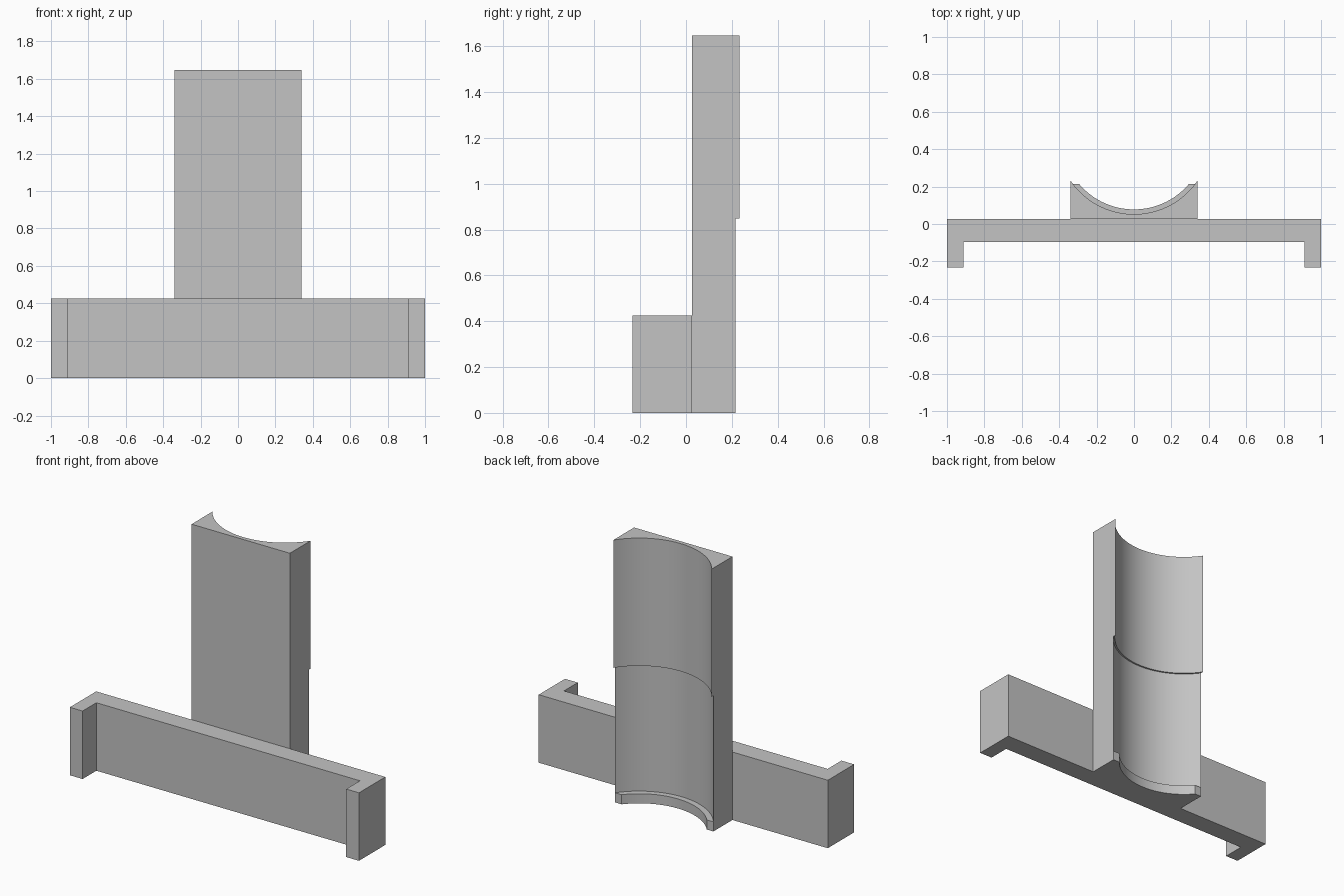
import bpy, bmesh, math

if "Cube" in bpy.data.objects:
    bpy.data.objects.remove(bpy.data.objects["Cube"])

grey = bpy.data.materials.new("plain grey")
grey.use_nodes = True
grey.diffuse_color = (0.55, 0.55, 0.55, 1)
grey.node_tree.nodes["Principled BSDF"].inputs["Base Color"].default_value = (0.55, 0.55, 0.55, 1)


def loft(name, levels):
    """Join outlines of equal point count, given as (z, points), into a closed solid."""
    bm = bmesh.new()
    rings = [[bm.verts.new((x, y, z)) for x, y in pts] for z, pts in levels]
    for a, b in zip(rings, rings[1:]):
        for i in range(len(a)):
            j = (i + 1) % len(a)
            bm.faces.new((a[i], a[j], b[j], b[i]))
    bm.faces.new(rings[0][::-1])
    bm.faces.new(rings[-1])
    bmesh.ops.remove_doubles(bm, verts=bm.verts, dist=1e-5)
    bmesh.ops.dissolve_degenerate(bm, edges=bm.edges, dist=1e-5)
    bmesh.ops.recalc_face_normals(bm, faces=bm.faces)
    mesh = bpy.data.meshes.new(name)
    bm.to_mesh(mesh)
    bm.free()
    for p in mesh.polygons:
        p.use_smooth = True
    mesh.set_sharp_from_angle(angle=math.radians(30))
    mesh.materials.append(grey)
    obj = bpy.data.objects.new(name, mesh)
    bpy.context.collection.objects.link(obj)
    return obj


# Base bar with a short return at each end
FRONT, BAR_FRONT, BAR_BACK, INNER = -0.233, -0.097, 0.027, 0.912
right_half = [(INNER, BAR_FRONT), (INNER, FRONT), (1, FRONT), (1, BAR_BACK)]
outline = right_half + [(-x, y) for x, y in reversed(right_half)]
loft("base_bar", [(0, outline), (0.425, outline)])

# Upright with a hollow back: three concentric radii stacked in height
HALF, AXIS, SEGMENTS = 0.34, 0.463, 48


def hollow(radius, back):
    """Block outline whose back is scooped out by a circle."""
    end = math.acos((AXIS - back) / radius)
    arc = []
    for i in range(SEGMENTS + 1):
        a = end - 2 * end * i / SEGMENTS
        arc.append((radius * math.sin(a), AXIS - radius * math.cos(a)))
    return [(-HALF, BAR_BACK), (HALF, BAR_BACK), (HALF, back)] + arc + [(-HALF, back)]


LOW_BACK, TOP_BACK = 0.215, 0.233
lip = hollow(0.385, LOW_BACK)
lower = hollow(math.hypot(HALF, AXIS - LOW_BACK), LOW_BACK)
upper = hollow(math.hypot(HALF, AXIS - TOP_BACK), TOP_BACK)
loft("hollow_upright", [(0, lip), (0.06, lip), (0.06, lower),
                        (0.848, lower), (0.848, upper), (1.647, upper)])
